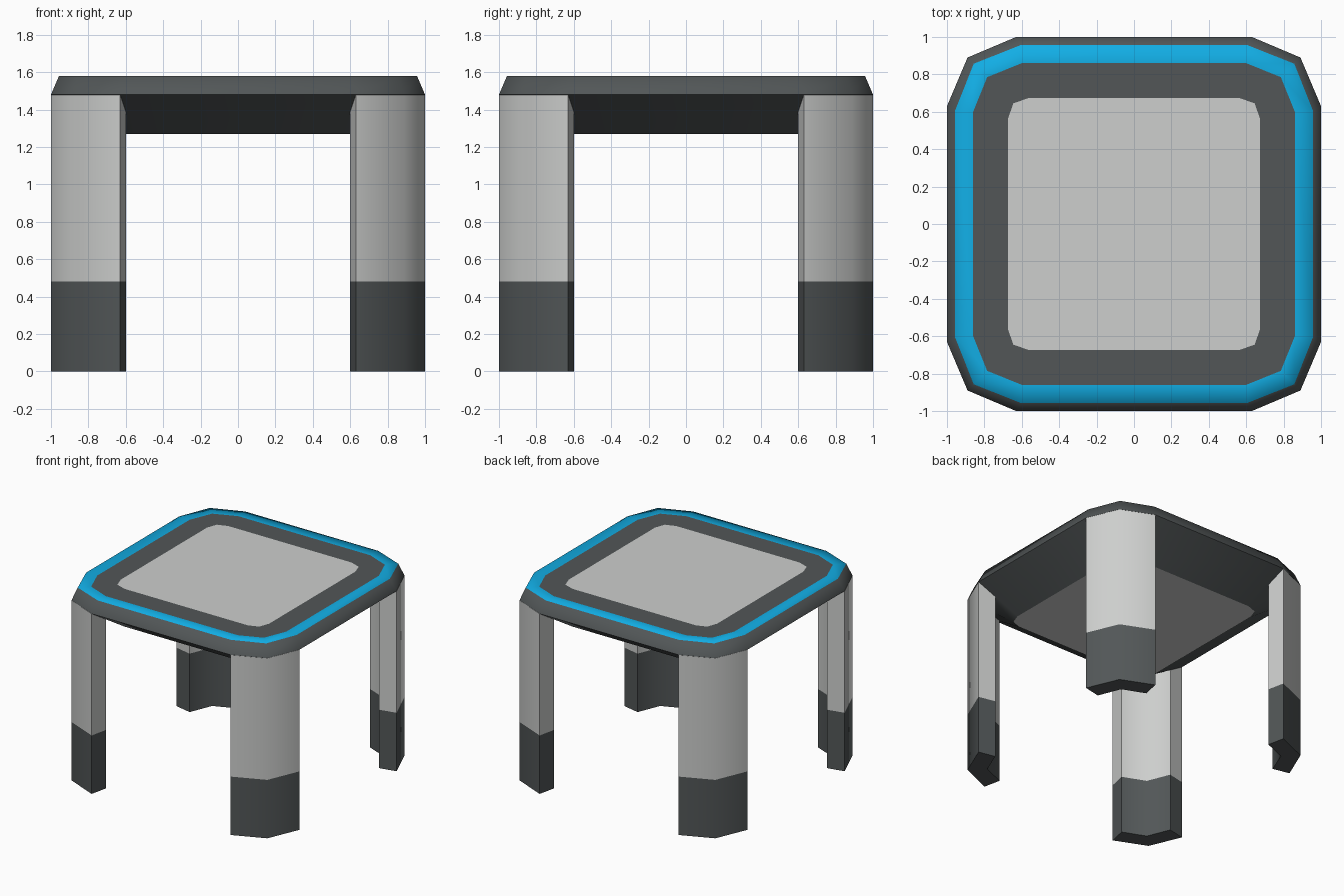
import bpy, bmesh

if "Cube" in bpy.data.objects:
    bpy.data.objects.remove(bpy.data.objects["Cube"])


def material(name, rgb):
    m = bpy.data.materials.new(name)
    m.diffuse_color = (*rgb, 1)
    m.use_nodes = True
    m.node_tree.nodes["Principled BSDF"].inputs["Base Color"].default_value = m.diffuse_color
    return m


LIGHT = material("light grey", (0.61, 0.62, 0.61))
DARK = material("dark grey", (0.084, 0.094, 0.096))
BLUE = material("bright blue", (0.006, 0.42, 0.78))

# Rounded corner profiles: side, half length of the straight side, corner point
RIM = (1.0, 0.63, 0.89)
TOP_OUTER = (0.957, 0.605, 0.857)
TOP_INNER = (0.86, 0.60, 0.785)
PANEL = (0.675, 0.56, 0.645)


def corner(p):
    side, flat, diag = p
    return [(side, flat), (diag, diag), (flat, side)]


def ring(p):
    """Full outline: the corner turned through four quarters."""
    pts, quarter = [], corner(p)
    for _ in range(4):
        pts += quarter
        quarter = [(-y, x) for x, y in quarter]
    return pts


def loft(name, rings, mats, bands, caps=True, smooth=None):
    """Join outlines [(points, z)]; bands gives one material index per band."""
    bm = bmesh.new()
    loops = [[bm.verts.new((x, y, z)) for x, y in pts] for pts, z in rings]
    n = len(loops[0])
    for a, b, mi in zip(loops, loops[1:], bands):
        for i in range(n):
            j = (i + 1) % n
            bm.faces.new((a[i], a[j], b[j], b[i])).material_index = mi
    if caps:
        bm.faces.new(loops[0][::-1]).material_index = bands[0]
        bm.faces.new(loops[-1]).material_index = bands[-1]
    me = bpy.data.meshes.new(name)
    bm.to_mesh(me)
    bm.free()
    for m in mats:
        me.materials.append(m)
    ob = bpy.data.objects.new(name, me)
    bpy.context.collection.objects.link(ob)
    if smooth:
        bpy.ops.object.select_all(action='DESELECT')
        ob.select_set(True)
        bpy.context.view_layer.objects.active = ob
        bpy.ops.object.shade_smooth_by_angle(angle=smooth)
    return ob


def plate(name, z, up):
    """Flat centre panel facing up or down."""
    pts = ring(PANEL)
    me = bpy.data.meshes.new(name)
    idx = list(range(len(pts)))
    me.from_pydata([(x, y, z) for x, y in pts], [], [idx if up else idx[::-1]])
    me.materials.append(LIGHT)
    bpy.context.collection.objects.link(bpy.data.objects.new(name, me))


# Table top: sloped underside, bevelled rim, blue band, dark border
loft("table_top",
     [(ring(PANEL), 1.27), (ring(RIM), 1.48), (ring(TOP_OUTER), 1.58),
      (ring(TOP_INNER), 1.58), (ring(PANEL), 1.58)],
     [DARK, BLUE], [0, 0, 1, 0], caps=False, smooth=1.25)

# Centre panels above and below
plate("top_panel", 1.58, True)
plate("underside_panel", 1.27, False)

# Angled corner legs with dark feet
section = corner(RIM) + corner(TOP_INNER)[::-1]
for name in ("back_right_leg", "back_left_leg", "front_left_leg", "front_right_leg"):
    loft(name, [(section, 0), (section, 0.48), (section, 1.479)],
         [DARK, LIGHT], [0, 1], smooth=0.95)
    section = [(-y, x) for x, y in section]
